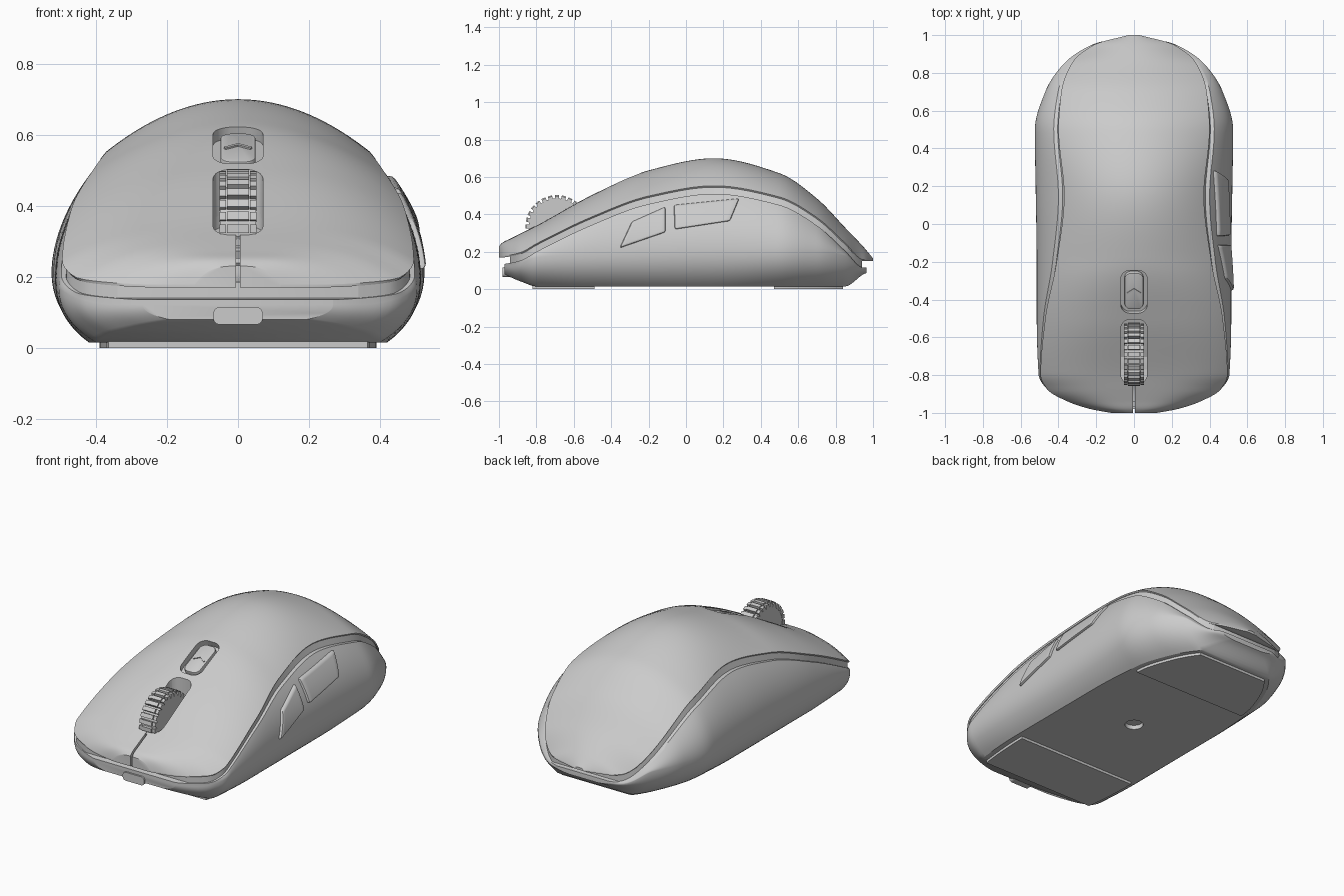
import bpy, bmesh, math
from mathutils import Matrix, Vector

cube = bpy.data.objects.get("Cube")
if cube:
    bpy.data.objects.remove(cube)

grey = bpy.data.materials.new("matte grey")
grey.use_nodes = True
grey.diffuse_color = (0.6, 0.6, 0.6, 1)
grey.node_tree.nodes["Principled BSDF"].inputs["Base Color"].default_value = (0.6, 0.6, 0.6, 1)

# Stations: y, crown z, seam z, seam x, widest x, widest z, base x, base z
KEYS = [
    (-1, .23, .17, .12, .12, .12, .08, .1),
    (-.98, .25, .17, .23, .23, .12, .16, .085),
    (-.94, .27, .175, .35, .35, .12, .27, .065),
    (-.88, .3, .19, .455, .455, .14, .36, .04),
    (-.8, .34, .235, .495, .505, .17, .4, .015),
    (-.5, .505, .38, .47, .515, .19, .42, .015),
    (-.2, .635, .49, .41, .515, .2, .42, .015),
    (.15, .7, .545, .37, .52, .21, .42, .015),
    (.5, .62, .485, .4, .525, .21, .4, .015),
    (.7, .485, .375, .385, .47, .2, .34, .015),
    (.85, .33, .24, .33, .37, .18, .25, .015),
    (.95, .225, .15, .21, .22, .105, .12, .08),
    (1, .165, .15, .03, .03, .105, .02, .1),
]


def slope(i, c):
    """Monotone slope of column c at key i."""
    def chord(j):
        return (KEYS[j + 1][c] - KEYS[j][c]) / (KEYS[j + 1][0] - KEYS[j][0])
    if i == 0:
        return chord(0)
    if i == len(KEYS) - 1:
        return chord(i - 1)
    a, b = chord(i - 1), chord(i)
    return 0 if a * b <= 0 else 2 * a * b / (a + b)


def station(y):
    """Smoothly interpolated measurements at y."""
    i = max(j for j in range(len(KEYS) - 1) if KEYS[j][0] <= y or j == 0)
    h = KEYS[i + 1][0] - KEYS[i][0]
    t = (y - KEYS[i][0]) / h
    return [(1 + 2 * t) * (1 - t) ** 2 * KEYS[i][c] + t * (1 - t) ** 2 * h * slope(i, c)
            + t * t * (3 - 2 * t) * KEYS[i + 1][c] + t * t * (t - 1) * h * slope(i + 1, c)
            for c in range(1, 8)]


def bezier(a, b, c, n):
    a, b, c = Vector(a), Vector(b), Vector(c)
    return [a * (1 - t) ** 2 + b * 2 * t * (1 - t) + c * t * t for t in [k / n for k in range(n + 1)]]


def side_profile(y):
    """Half outline of the side wall, from base to just under the seam."""
    zt, zs, xs, w, zw, wb, zb = station(y)
    top = (xs + (w - xs) * .2, zs - .035)
    low = bezier((wb, zb), (w, zb + .4 * (zw - zb)), (w, zw), 10)
    return low + bezier((w, zw), (w, (zw + top[1]) / 2), top, 14)[1:]


def mirrored(half):
    return half + [Vector((-p[0], p[1])) for p in reversed(half)]


def lower_section(y):
    return mirrored(side_profile(y))


def core_section(y):
    zt, zs, xs, w, zw, wb, zb = station(y)
    x2 = xs + (w - xs) * .2
    return mirrored([Vector((x2 - .012, zs - .06)), Vector((xs - .012, zs + .01))])


def top_section(y):
    zt, zs, xs = station(y)[:3]
    p = 2 + 1.2 * min(1, max(0, (-.2 - y) / .6))
    n = 24
    xs_list = [xs * math.sin(math.pi / 2 * k / n) for k in range(-n, n + 1)]
    dome = [Vector((x, zs + .008 + (zt - zs - .008) * (1 - abs(x / xs) ** p))) for x in xs_list]
    return [Vector((-xs * .985, zs))] + dome + [Vector((xs * .985, zs))]


def finish(name, bm, matrix=None):
    bmesh.ops.recalc_face_normals(bm, faces=bm.faces)
    mesh = bpy.data.meshes.new(name)
    bm.to_mesh(mesh)
    bm.free()
    mesh.materials.append(grey)
    ob = bpy.data.objects.new(name, mesh)
    if matrix:
        ob.matrix_world = matrix
    bpy.context.collection.objects.link(ob)
    return ob


def loft(name, section, y0, y1, n=90):
    bm = bmesh.new()
    rings = []
    for k in range(n + 1):
        y = (y0 + y1) / 2 - (y1 - y0) / 2 * math.cos(math.pi * k / n)
        rings.append([bm.verts.new((p[0], y, p[1])) for p in section(y)])
    for a, b in zip(rings, rings[1:]):
        for i in range(len(a)):
            j = (i + 1) % len(a)
            bm.faces.new((a[i], a[j], b[j], b[i]))
    bm.faces.new(rings[0])
    bm.faces.new(rings[-1])
    return finish(name, bm)


def prism(name, outline, z0, z1, matrix=None):
    """Vertical prism over an xy outline."""
    bm = bmesh.new()
    face = bm.faces.new([bm.verts.new((x, y, z0)) for x, y in outline])
    up = bmesh.ops.extrude_face_region(bm, geom=[face])["geom"]
    bmesh.ops.translate(bm, verts=[v for v in up if isinstance(v, bmesh.types.BMVert)], vec=(0, 0, z1 - z0))
    return finish(name, bm, matrix)


def rounded(hx, hy, r, cy=0):
    pts = []
    for k in range(28):
        a = 2 * math.pi * (k + .5) / 28
        sx, sy = math.copysign(1, math.cos(a)), math.copysign(1, math.sin(a))
        pts.append((sx * (hx - r) + r * math.cos(a), cy + sy * (hy - r) + r * math.sin(a)))
    return pts


def apply_all(ob):
    bpy.context.view_layer.objects.active = ob
    for m in list(ob.modifiers):
        bpy.ops.object.modifier_apply(modifier=m.name)


def cut(ob, cutter):
    m = ob.modifiers.new("cut", "BOOLEAN")
    m.operation, m.solver, m.object = "DIFFERENCE", "EXACT", cutter
    apply_all(ob)
    bpy.data.objects.remove(cutter)


def bevel(ob, width, segments=2):
    m = ob.modifiers.new("bevel", "BEVEL")
    m.width, m.segments, m.limit_method = width, segments, "ANGLE"
    apply_all(ob)


# Shells
top = loft("top_shell", top_section, -1, 1)
lower = loft("lower_shell", lower_section, -.97, .965)
core = loft("seam_core", core_section, -.94, .94)

# Openings: button recess, wheel slot, split between the main buttons, sensor hole
tilt = Matrix.Translation((0, -.36, .572)) @ Matrix.Rotation(math.atan(.42), 4, "X")
cut(top, prism("recess_cutter", rounded(.07, .125, .05), -.035, .2, tilt))
for shell in (top, core):
    cut(shell, prism("slot_cutter", rounded(.07, .17, .05, -.675), .25, .8))
cut(top, prism("split_cutter", rounded(.006, .15, .004, -.95), .1, .6))
cut(lower, prism("sensor_cutter", rounded(.05, .05, .05, .0), -.1, .04))

# Button behind the wheel, with its chevron
button = prism("top_button", rounded(.05, .105, .035), -.05, -.008, tilt)
bevel(button, .006)
for s in (-1, 1):
    arm = Matrix.Translation((s * .018, 0, 0)) @ Matrix.Rotation(-s * .6, 4, "Z")
    prism("chevron_arm", rounded(.024, .005, .002), -.01, -.003, tilt @ arm)

# Scroll wheel with a ribbed tread
bm = bmesh.new()
turn = Matrix.Rotation(math.pi / 2, 4, "Y")
bmesh.ops.create_cone(bm, cap_ends=True, segments=64, radius1=.15, radius2=.15, depth=.1, matrix=turn)
RIBS = 28
for k in range(RIBS):
    spin = Matrix.Rotation(2 * math.pi * k / RIBS, 4, "X")
    for x, width, r in ((0, .062, .156), (-.043, .018, .151), (.043, .018, .151)):
        bmesh.ops.create_cube(bm, size=1, matrix=spin @ Matrix.Translation((x, 0, r))
                              @ Matrix.Diagonal((width, .023, .024, 1)))
finish("scroll_wheel", bm, Matrix.Translation((0, -.69, .335)))


# Thumb buttons that follow the side wall
def wall_x(y, z):
    pts = side_profile(y)
    for a, b in zip(pts, pts[1:]):
        if a[1] <= z <= b[1]:
            return a[0] + (b[0] - a[0]) * (z - a[1]) / (b[1] - a[1])
    return pts[-1][0]


def thumb_button(name, corners, n=10):
    a, b, c, d = [Vector(p) for p in corners]
    bm = bmesh.new()
    layers = []
    for lift in (.016, -.03):
        grid = []
        for i in range(n + 1):
            u = i / n
            row = [a.lerp(b, u).lerp(d.lerp(c, u), j / n) for j in range(n + 1)]
            grid.append([bm.verts.new((wall_x(*p) + lift, *p)) for p in row])
        for i in range(n):
            for j in range(n):
                bm.faces.new((grid[i][j], grid[i + 1][j], grid[i + 1][j + 1], grid[i][j + 1]))
        layers.append(grid)
    rims = [[g[i][0] for i in range(n)] + [g[n][i] for i in range(n)] + [g[n - i][n] for i in range(n)]
            + [g[0][n - i] for i in range(n)] for g in layers]
    for i in range(4 * n):
        j = (i + 1) % (4 * n)
        bm.faces.new((rims[0][i], rims[0][j], rims[1][j], rims[1][i]))
    bevel(finish(name, bm), .01)


thumb_button("front_thumb_button", [(-.355, .22), (-.11, .305), (-.11, .44), (-.29, .36)])
thumb_button("rear_thumb_button", [(-.06, .32), (.235, .365), (.285, .485), (-.065, .45)])

# Port in the front and glide feet underneath
port = prism("front_port", rounded(.07, .025, .02), 0, .08,
             Matrix.Translation((0, -.9, .09)) @ Matrix.Rotation(math.pi / 2, 4, "X"))
for name, y0, y1 in (("front_foot", -.82, -.49), ("rear_foot", .47, .84)):
    ys = [y0 + (y1 - y0) * k / 12 for k in range(13)]
    half = [(station(y)[5] - .03, y) for y in ys]
    prism(name, half + [(-x, y) for x, y in reversed(half)], 0, .02)

# Smooth shading with crisp edges
for ob in bpy.context.collection.objects:
    if ob.type == "MESH" and grey.name in ob.data.materials:
        bpy.ops.object.select_all(action="DESELECT")
        ob.select_set(True)
        bpy.context.view_layer.objects.active = ob
        bpy.ops.object.shade_smooth_by_angle(angle=math.radians(32))
